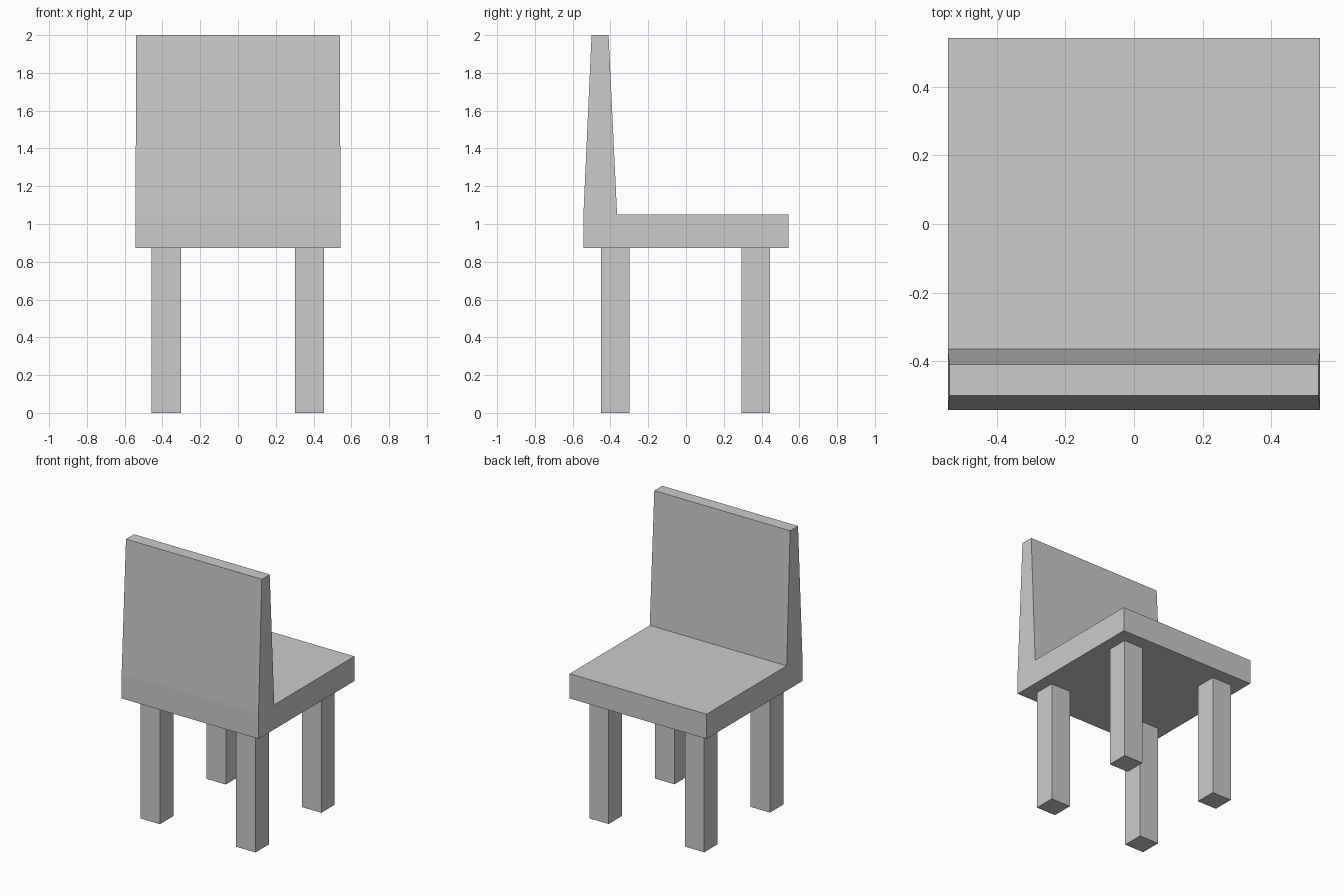
import bpy, bmesh
from mathutils import Vector

cube = bpy.data.objects.get("Cube")
if cube:
    bpy.data.objects.remove(cube, do_unlink=True)

HALF = 0.543                       # half width of the seat
SEAT_LOW, SEAT_HIGH = 0.873, 1.05
BACK_INNER = -0.365                # where the backrest meets the seat

grey = bpy.data.materials.new("plain_grey")
grey.use_nodes = True
colour = (0.6, 0.6, 0.6, 1)
grey.diffuse_color = colour
grey.node_tree.nodes["Principled BSDF"].inputs["Base Color"].default_value = colour


def box(bm, low, high):
    low, high = Vector(low), Vector(high)
    verts = bmesh.ops.create_cube(bm, size=1)["verts"]
    for v in verts:
        v.co = (low + high) / 2 + v.co * (high - low)


def finish(bm, name):
    bmesh.ops.recalc_face_normals(bm, faces=bm.faces)
    mesh = bpy.data.meshes.new(name)
    bm.to_mesh(mesh)
    bm.free()
    mesh.materials.append(grey)
    obj = bpy.data.objects.new(name, mesh)
    bpy.context.collection.objects.link(obj)


# Seat slab, with the tapered backrest extruded from its rear strip
bm = bmesh.new()
box(bm, (-HALF, -HALF, SEAT_LOW), (HALF, HALF, SEAT_HIGH))
bmesh.ops.bisect_plane(bm, geom=bm.verts[:] + bm.edges[:] + bm.faces[:],
                       plane_co=(0, BACK_INNER, 0), plane_no=(0, 1, 0))
strip = next(f for f in bm.faces
             if f.normal.z > 0.9 and f.calc_center_median().y < BACK_INNER)
top = bmesh.ops.extrude_discrete_faces(bm, faces=[strip])["faces"][0]
for v in top.verts:
    v.co.x *= 0.992
    v.co.y = -0.5 if v.co.y < -0.45 else -0.41
    v.co.z = 2.0
finish(bm, "seat_and_backrest")

# Four square legs
for side, x in (("right", -0.38), ("left", 0.378)):
    for end, y in (("front", -0.375), ("rear", 0.37)):
        bm = bmesh.new()
        box(bm, (x - 0.077, y - 0.076, 0), (x + 0.077, y + 0.076, SEAT_LOW))
        finish(bm, f"{end}_{side}_leg")
